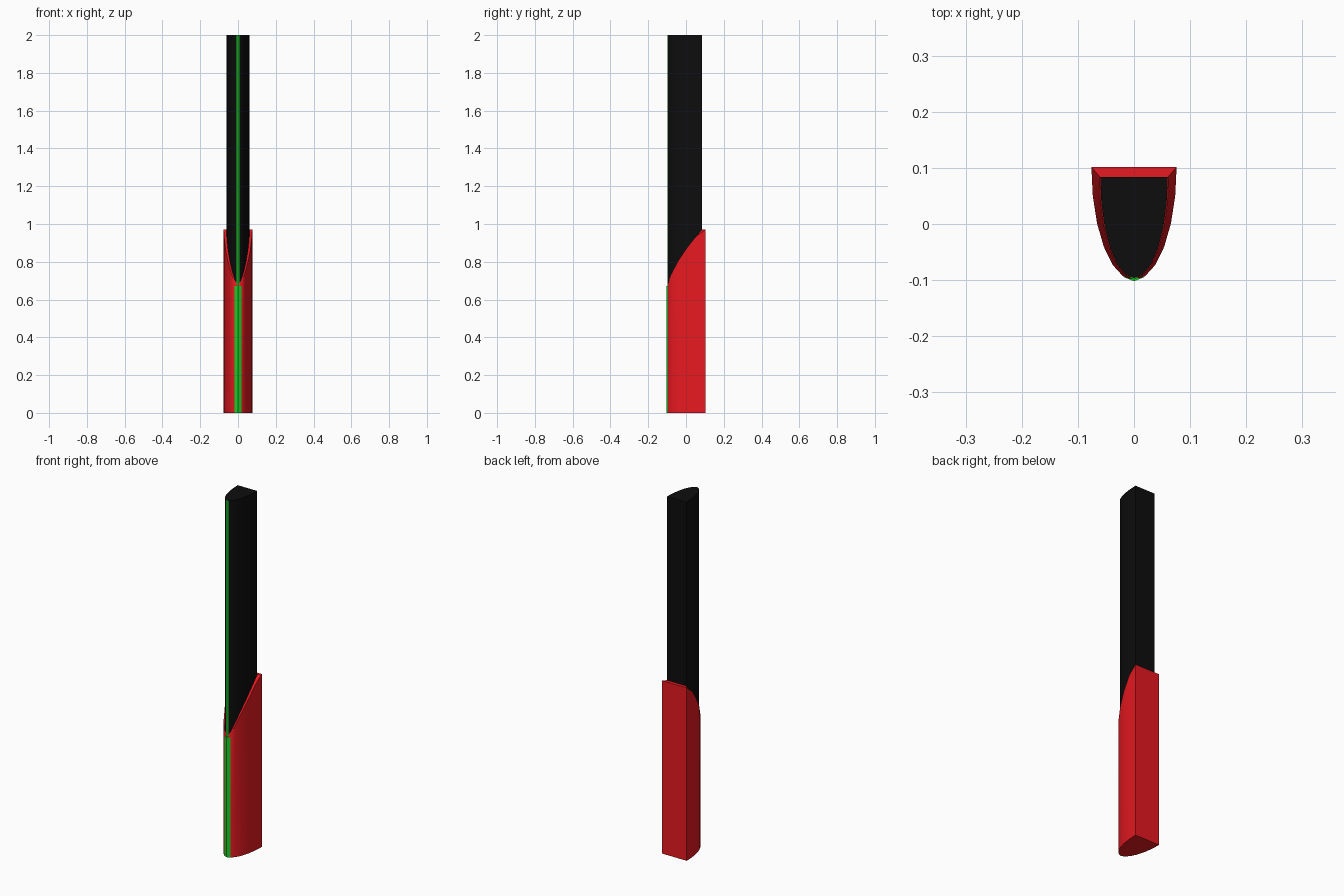
import bpy, bmesh, math

if "Cube" in bpy.data.objects:
    bpy.data.objects.remove(bpy.data.objects["Cube"])

BACK, FRONT = 0.102, -0.1


def material(name, rgb):
    m = bpy.data.materials.new(name)
    m.diffuse_color = (*rgb, 1)
    m.use_nodes = True
    m.node_tree.nodes["Principled BSDF"].inputs["Base Color"].default_value = m.diffuse_color
    return m


RED = material("red", (0.8, 0.01, 0.015))
BLACK = material("black", (0.004, 0.004, 0.004))
GREEN = material("green", (0.01, 0.6, 0.02))


def half_ellipse(width, back, front, n=12):
    """Open half ellipse bulging to -y, closed by a flat back."""
    return [(-width * math.cos(math.pi * i / n),
             back - (back - front) * math.sin(math.pi * i / n)) for i in range(n + 1)]


def mouth(y):
    """Height of the curved, slanted sheath opening."""
    s = min(max((y - FRONT) / 0.184, 0), 1)
    return 0.655 + 0.315 * s ** 0.65


def loft(name, rings, mat):
    """Skin a stack of equal-sized rings and cap both ends."""
    bm = bmesh.new()
    rows = [[bm.verts.new(p) for p in ring] for ring in rings]
    n = len(rows[0])
    for a, b in zip(rows, rows[1:]):
        for i in range(n):
            j = (i + 1) % n
            bm.faces.new((a[i], a[j], b[j], b[i]))
    bm.faces.new(rows[0][::-1])
    bm.faces.new(rows[-1])
    bmesh.ops.recalc_face_normals(bm, faces=bm.faces)
    me = bpy.data.meshes.new(name)
    bm.to_mesh(me)
    bm.free()
    ob = bpy.data.objects.new(name, me)
    bpy.context.collection.objects.link(ob)
    me.materials.append(mat)
    bpy.ops.object.select_all(action='DESELECT')
    ob.select_set(True)
    bpy.context.view_layer.objects.active = ob
    bpy.ops.object.shade_smooth_by_angle(angle=math.radians(30))
    return ob


def prism(name, profile, z0, z1, mat):
    return loft(name, [[(x, y, z) for x, y in profile] for z in (z0, z1)], mat)


outer = half_ellipse(0.076, BACK, FRONT)
inner = half_ellipse(0.061, 0.084, -0.097)

# Sheath: outer wall, slanted rim, hollow down to a floor
loft("sheath", [
    [(x, y, 0) for x, y in outer],
    [(x, y, mouth(y)) for x, y in outer],
    [(x, y, mouth(y)) for x, y in inner],
    [(x, y, 0.02) for x, y in inner],
], RED)

# Inner bar
core = half_ellipse(0.0602, 0.0835, -0.0965)
prism("inner_bar", core, 0.02, 2.0, BLACK)


# Front stripes
def stripe(name, w, y_side, y_front, z0, z1):
    prism(name, [(-w, y_side), (0, y_front), (w, y_side), (0, y_front + 0.006)], z0, z1, GREEN)


stripe("sheath_stripe", 0.0185, -0.0945, -0.102, 0, 0.673)
stripe("bar_stripe", 0.008, -0.0952, -0.099, 0.6, 2.0)
